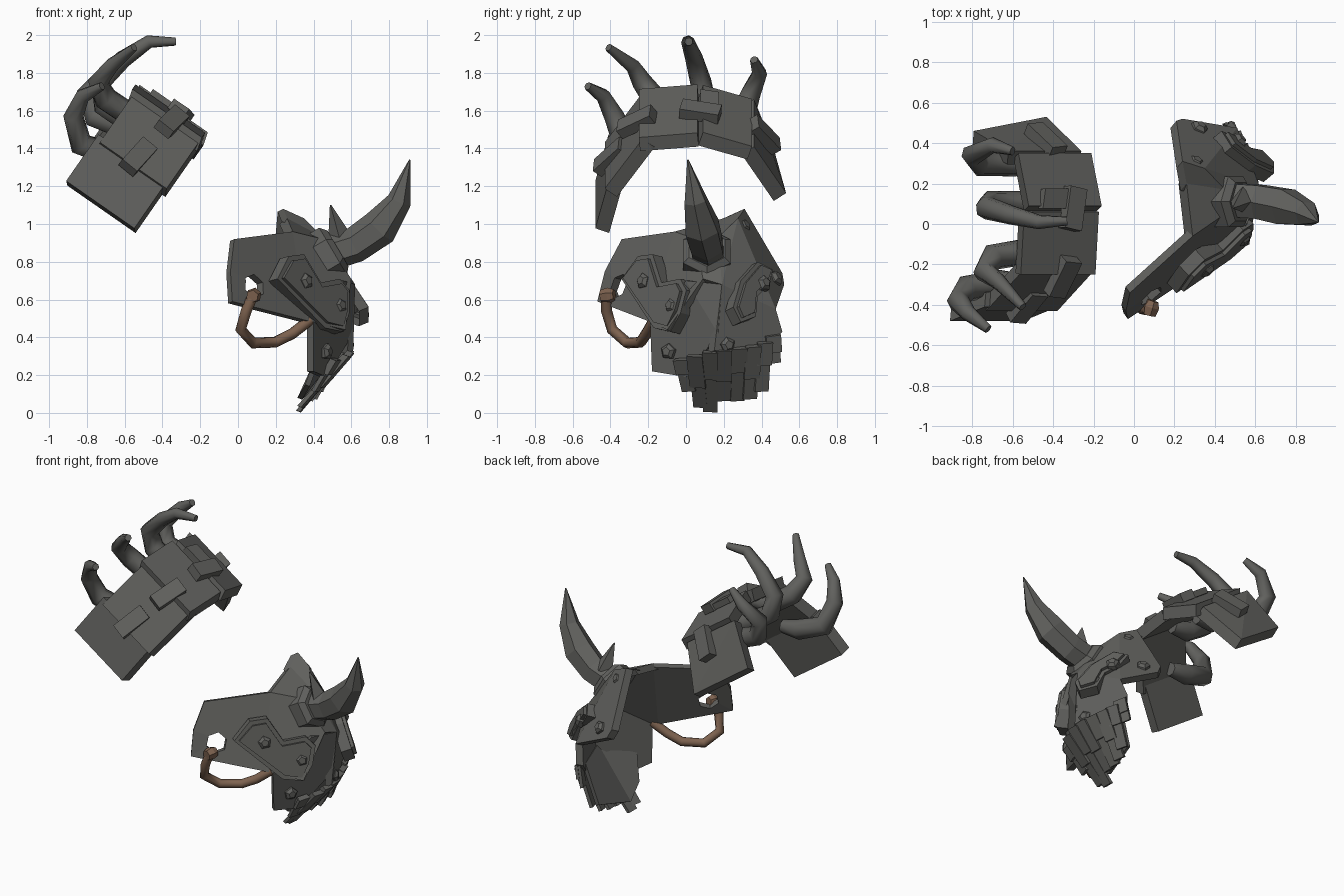
import bpy, bmesh, math
from mathutils import Vector, Quaternion

if "Cube" in bpy.data.objects:
    bpy.data.objects.remove(bpy.data.objects["Cube"])


def material(name, rgb):
    m = bpy.data.materials.new(name)
    m.diffuse_color = (*rgb, 1)
    m.use_nodes = True
    m.node_tree.nodes["Principled BSDF"].inputs["Base Color"].default_value = m.diffuse_color
    return m


IRON = material("dark_iron", (0.12, 0.12, 0.112))
LEATHER = material("brown_leather", (0.21, 0.125, 0.08))


def finish(name, bm, mat=IRON, smooth=False):
    bmesh.ops.recalc_face_normals(bm, faces=bm.faces)
    me = bpy.data.meshes.new(name)
    bm.to_mesh(me)
    bm.free()
    me.materials.append(mat)
    ob = bpy.data.objects.new(name, me)
    bpy.context.collection.objects.link(ob)
    for p in me.polygons:
        p.use_smooth = smooth
    return ob


def slab(name, pts, faces, inward):
    """Thick sheet: outer faces, copied inward, rim closed."""
    bm = bmesh.new()
    inward = Vector(inward)
    top = [bm.verts.new(p) for p in pts]
    low = [bm.verts.new(Vector(p) + inward) for p in pts]
    edges = {}
    for f in faces:
        bm.faces.new([top[i] for i in f])
        bm.faces.new([low[i] for i in reversed(f)])
        for a, b in zip(f, f[1:] + f[:1]):
            edges.setdefault(frozenset((a, b)), []).append((a, b))
    for use in edges.values():
        if len(use) == 1:
            a, b = use[0]
            bm.faces.new([top[b], top[a], low[a], low[b]])
    return finish(name, bm)


def tube(name, path, radii, sides=6, mat=IRON, smooth=True):
    bm = bmesh.new()
    path = [Vector(p) for p in path]
    rings, q, prev = [], Quaternion(), Vector((0, 0, 1))
    for i, p in enumerate(path):
        t = (path[min(i + 1, len(path) - 1)] - path[max(i - 1, 0)]).normalized()
        q = prev.rotation_difference(t) @ q
        prev = t
        rings.append([bm.verts.new(p + q @ Vector((radii[i] * math.cos(k * math.tau / sides),
                                                    radii[i] * math.sin(k * math.tau / sides), 0)))
                      for k in range(sides)])
    for a, b in zip(rings, rings[1:]):
        for k in range(sides):
            j = (k + 1) % sides
            bm.faces.new([a[k], a[j], b[j], b[k]])
    bm.faces.new(rings[0][::-1])
    bm.faces.new(rings[-1])
    ob = finish(name, bm, mat, smooth)
    if smooth:
        for p in ob.data.polygons[-2:]:
            p.use_smooth = False
    return ob


def block(name, a, b, across, out, width, thick):
    """Bar from a to b with a given width and thickness."""
    a, b = Vector(a), Vector(b)
    w = Vector(across).normalized() * width / 2
    o = Vector(out).normalized() * thick
    return slab(name, [a - w + o, a + w + o, b + w + o, b - w + o], [[0, 1, 2, 3]], -o)


def raised_plate(name, pts, axes, origin, normal, sink, rim):
    """Two-step plate: outline given on two axes, laid on a plane."""
    n, o = Vector(normal).normalized(), Vector(origin)
    free = 3 - sum(axes)
    bm = bmesh.new()
    vs = []
    for p in pts:
        v = Vector((0, 0, 0))
        v[axes[0]], v[axes[1]] = p
        v[free] = o[free] - sum((v[k] - o[k]) * n[k] for k in axes) / n[free]
        vs.append(bm.verts.new(v - n * sink))
    face = bm.faces.new(vs)
    face.normal_update()
    if face.normal.dot(n) < 0:
        face.normal_flip()
    for h in (sink, 0.02):
        if h != sink:
            bmesh.ops.inset_region(bm, faces=[face], thickness=rim)
        r = bmesh.ops.extrude_face_region(bm, geom=[face])
        new = [g for g in r["geom"] if isinstance(g, bmesh.types.BMFace)][0]
        bmesh.ops.translate(bm, vec=n * h, verts=new.verts[:])
        if face.is_valid and face != new:
            bm.faces.remove(face)
        face = new
    return finish(name, bm)


def rivet(p, n):
    p, n = Vector(p), Vector(n).normalized()
    tube("rivet", [p - n * 0.035, p - n * 0.005, p + n * 0.012], [0.045, 0.043, 0.024], 5, smooth=False)


# ---- Neck guard: arched plates in a tilted frame (u along the neck, v outward)
U, V = Vector((0.82, 0, -0.57)), Vector((0.57, 0, 0.82))


def neck(y, u, v):
    return U * u + V * v + Vector((0, y, 0))


# start (y, v), end (y, v), back u, front u, sideways shift of the back end corner
plates = [((-0.48, 0.49), (-0.41, 0.79), -1.45, -0.99, 0), ((-0.43, 0.76), (-0.23, 1.08), -1.42, -0.97, 0),
          ((-0.25, 1.09), (0.06, 1.12), -1.44, -0.97, 0), ((0.09, 1.13), (0.35, 1.04), -1.42, -0.96, 0),
          ((0.36, 1.01), (0.53, 0.71), -1.46, -1.0, -0.07)]
for (y0, v0), (y1, v1), u0, u1, shift in plates:
    d = Vector((y1 - y0, v1 - v0)).normalized()
    ins = Vector((0, d.y, 0)) - V * d.x
    um = u1 - 0.02
    slab("neck_plate", [neck(y0, u0, v0), neck(y1 + shift, u0, v1), neck(y1, um, v1), neck(y0, um, v0)],
         [[0, 1, 2], [0, 2, 3]], ins * 0.075 + U * 0.02)

# Links bridging the seams
for y, v, u, ty, tv, tu in [(-0.385, 0.80, -1.21, 0.62, 0.75, 0.1), (-0.25, 1.05, -1.17, 0.75, 0.5, 0.1),
                            (0.075, 1.12, -1.16, 1, -0.05, 0.2), (0.40, 0.95, -1.2, 0.55, -0.8, -0.15)]:
    t = (Vector((0, ty, 0)) + V * tv + U * tu).normalized()
    out = (V * ty - Vector((0, tv, 0))).normalized()
    c = neck(y, u, v) - out * 0.01
    block("neck_link", c - t * 0.105, c + t * 0.105, out.cross(t), out, 0.10, 0.06)
    if 0 < y < 0.2:
        c += Vector((0, 0.05, 0))
        block("link_bar", c - U * 0.18, c + U * 0.02, t, out, 0.10, 0.04)

# Curved spines behind the neck guard
spines = [
    [(-0.66, -0.29, 1.36), (-0.83, -0.32, 1.42), (-0.87, -0.38, 1.57), (-0.82, -0.44, 1.68), (-0.72, -0.52, 1.73)],
    [(-0.55, -0.14, 1.56), (-0.70, -0.165, 1.66), (-0.74, -0.235, 1.755), (-0.67, -0.285, 1.84),
     (-0.55, -0.41, 1.935)],
    [(-0.55, 0.1, 1.52), (-0.71, 0.1, 1.63), (-0.73, 0.08, 1.75), (-0.61, 0.045, 1.87), (-0.47, 0.01, 1.965),
     (-0.33, 0.015, 1.965)],
    [(-0.58, 0.3, 1.5), (-0.76, 0.3, 1.57), (-0.80, 0.34, 1.69), (-0.70, 0.39, 1.80), (-0.60, 0.36, 1.87)]]
for s in spines:
    k = len(s) - 1
    root = Vector(s[0]) + Vector((0.12, 0, -0.01))
    tube("neck_spine", [root] + s,
         [0.045, 0.066, 0.066] + [0.064 - 0.042 * ((i - 1) / (k - 1)) ** 1.4 for i in range(2, k + 1)], 7)

# ---- Head guard: near cheek with eyelet
K = (0.62, 0.19, 0.68)
cheek = slab("near_cheek", [(-0.03, -0.47, 0.59), (-0.04, -0.43, 0.75), (-0.02, -0.34, 0.92), (0.29, -0.06, 0.96),
                            (0.45, 0.05, 0.92), (0.60, 0.09, 0.71), (0.57, -0.10, 0.44), (0.36, -0.21, 0.49)],
             [[0, 1, 2, 3, 7], [3, 4, 5, 6, 7]], (-0.022, 0.03, -0.01))
NL = Vector((0.67, -0.71, 0.18)).normalized()
hole = Vector((0.08, -0.35, 0.67))
cutter = tube("eyelet_cutter", [hole - NL * 0.15, hole + NL * 0.15], [0.066, 0.066], 6, smooth=False)
cutter.hide_render = True
cutter.hide_viewport = True
mod = cheek.modifiers.new("eyelet", "BOOLEAN")
mod.operation = "DIFFERENCE"
mod.object = cutter

# Near side of the snout
slab("near_snout", [(0.40, -0.19, 0.48), (0.40, -0.18, 0.22), (0.47, 0.0, 0.19), (0.61, 0.17, 0.42), K,
                    (0.56, 0.0, 0.70)], [[0, 1, 2, 3, 5], [3, 4, 5]], (-0.035, 0.03, 0))
# Brow and crown
slab("brow", [(0.29, -0.06, 0.96), (0.45, 0.05, 0.92), (0.60, 0.09, 0.71), K, (0.45, 0.17, 0.93), (0.26, 0.2, 1.03)],
     [[0, 1, 4, 5], [1, 2, 3, 4]], (-0.04, 0, -0.03))
# Far cheek and far side of the snout
slab("far_cheek", [K, (0.45, 0.17, 0.93), (0.26, 0.2, 1.03), (0.24, 0.31, 1.08), (0.21, 0.51, 0.74),
                   (0.24, 0.52, 0.68), (0.51, 0.475, 0.55), (0.48, 0.51, 0.43), (0.50, 0.44, 0.35), (0.61, 0.15, 0.33),
                   (0.35, 0.275, 1.03)],
     [[0, 1, 10], [1, 2, 3, 10], [10, 3, 4, 5, 6], [0, 10, 6], [0, 6, 7, 8, 9]], (-0.03, -0.035, -0.015))
# Backing of the muzzle behind the slats
slab("muzzle_backing", [(0.44, -0.06, 0.30), (0.59, 0.15, 0.40), (0.49, 0.43, 0.40), (0.40, 0.41, 0.13),
                        (0.34, 0.15, 0.07), (0.38, 0.0, 0.14)], [[0, 1, 4, 5], [1, 2, 3, 4]], (-0.025, 0, 0.01))

# Raised angled plates and rivets
NR, NP = Vector((0.45, 0.74, 0.50)), Vector((0.72, 0.6, 0.3))
raised_plate("near_cheek_plate", [(0.21, 0.71), (0.27, 0.83), (0.35, 0.84), (0.44, 0.69), (0.54, 0.71), (0.59, 0.65),
                                  (0.59, 0.53), (0.56, 0.43), (0.46, 0.45)], (0, 2), (0.44, -0.145, 0.63), NL, 0.07, 0.03)
raised_plate("far_cheek_plate", [(0.25, 0.56), (0.29, 0.70), (0.38, 0.80), (0.46, 0.76), (0.44, 0.68), (0.38, 0.62),
                                 (0.37, 0.51), (0.29, 0.48)], (1, 2), (0.51, 0.41, 0.675), NP, 0.07, 0.025)
for p, n in [((0.37, -0.235, 0.70), NL), ((0.548, -0.085, 0.57), NL), ((0.48, -0.10, 0.325), (0.85, -0.5, 0)),
             ((0.31, 0.315, 0.995), NR), ((0.33, 0.485, 0.72), NR), ((0.53, 0.42, 0.69), NP), ((0.61, 0.34, 0.57), NP),
             ((0.595, 0.225, 0.36), (0.9, 0.4, 0))]:
    rivet(p, n)

# Hanging slats of the muzzle, in two overlapping rows
slats = [((0.50, -0.02, 0.29), (0.40, 0.02, 0.12)), ((0.56, 0.05, 0.31), (0.32, 0.08, 0.035)),
         ((0.58, 0.13, 0.33), (0.31, 0.13, 0.012)), ((0.58, 0.20, 0.34), (0.36, 0.20, 0.07)),
         ((0.56, 0.28, 0.35), (0.37, 0.27, 0.07)), ((0.54, 0.35, 0.36), (0.39, 0.335, 0.08)),
         ((0.51, 0.41, 0.38), (0.42, 0.395, 0.12)), ((0.48, 0.45, 0.42), (0.45, 0.46, 0.27))]
for i, (a, b) in enumerate(slats):
    a, b = Vector(a), Vector(b)
    out = Vector((1, (a.y - 0.18) * 1.6, -0.4))
    across = (b - a).cross(out)
    block("muzzle_slat", a, b, across, out, 0.075, 0.022)
    block("muzzle_scale", a + out * 0.015, a.lerp(b, 0.45 + 0.15 * (i % 2)) + out * 0.015, across, out, 0.085, 0.02)

# Brow horn with collar and side spike
ax = Vector((0.85, 0.0, 0.5)).normalized()
c = Vector((0.46, 0.11, 0.83))
tube("horn_collar", [c - ax * 0.05, c + ax * 0.05, c + ax * 0.08], [0.145, 0.145, 0.11], 6, smooth=False)
tube("brow_horn", [(0.46, 0.12, 0.84), (0.62, 0.11, 0.89), (0.75, 0.085, 0.98), (0.855, 0.05, 1.125),
                   (0.91, 0.01, 1.34)], [0.095, 0.095, 0.10, 0.065, 0.004], 6, smooth=False)
tube("horn_spike", [(0.54, 0.12, 0.92), (0.49, 0.08, 1.10)], [0.065, 0.004], 4, smooth=False)

# Leather rein loop
tube("rein", [(0.08, -0.42, 0.62), (0.045, -0.42, 0.54), (0.015, -0.39, 0.44),
              (0.08, -0.31, 0.37), (0.20, -0.24, 0.375), (0.29, -0.21, 0.42), (0.38, -0.17, 0.49)],
     [0.03] * 7, 7, LEATHER)
tube("rein_knob", [(0.095, -0.38, 0.625), (0.085, -0.41, 0.622), (0.075, -0.45, 0.617)],
     [0.03, 0.042, 0.034], 6, LEATHER, False)
